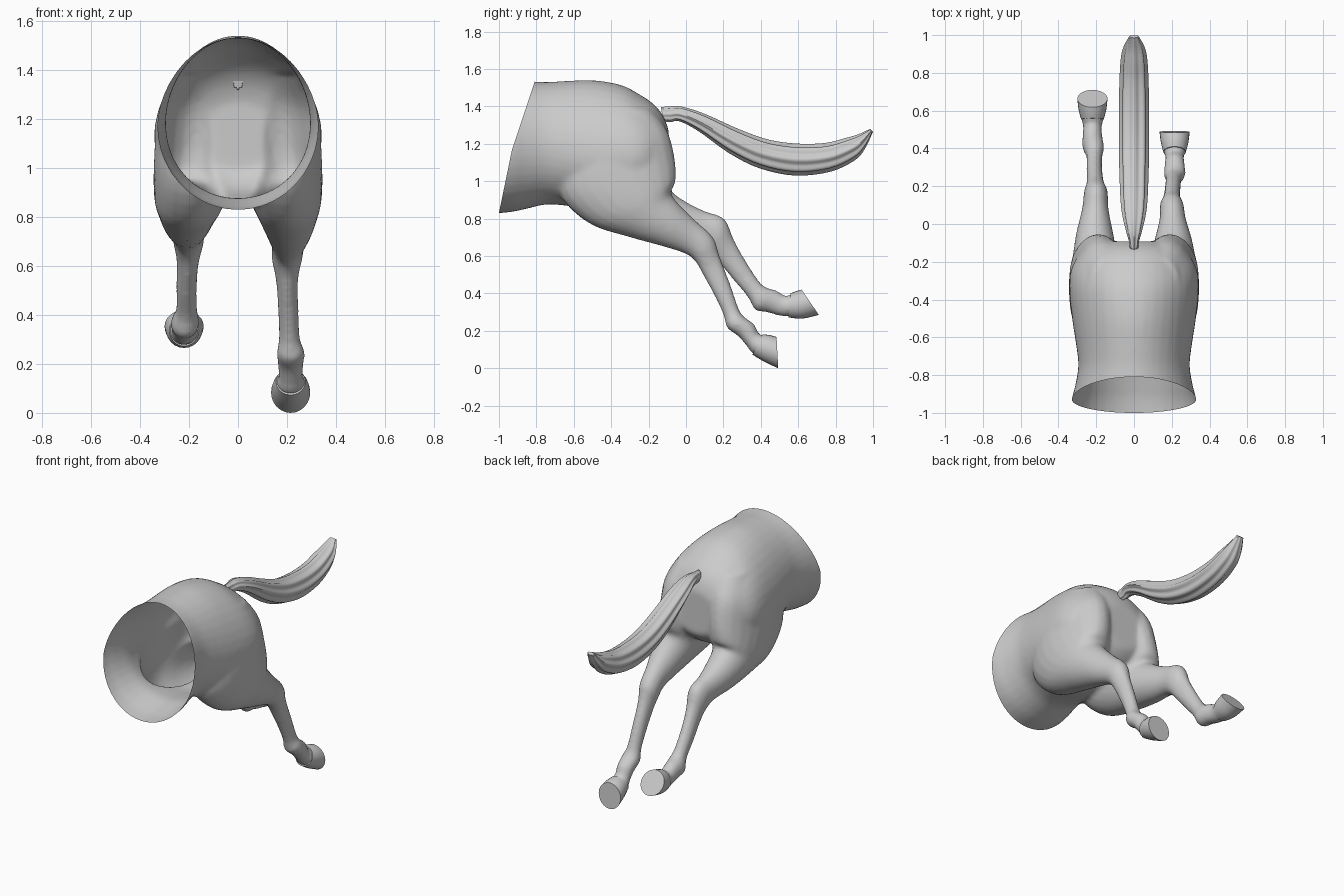
import bpy, bmesh, math
from mathutils import Vector

if "Cube" in bpy.data.objects:
    bpy.data.objects.remove(bpy.data.objects["Cube"], do_unlink=True)

# Single plain grey
GREY = (0.6, 0.6, 0.6, 1.0)
grey = bpy.data.materials.new("plain grey")
grey.use_nodes = True
grey.diffuse_color = GREY
for node in grey.node_tree.nodes:
    if node.type == 'BSDF_PRINCIPLED':
        node.inputs["Base Color"].default_value = GREY


def smooth_rings(rings, steps):
    """Catmull-Rom interpolation of ring tuples."""
    out = []
    n = len(rings)
    for i in range(n - 1):
        p0, p1, p2, p3 = (rings[min(max(i + k, 0), n - 1)] for k in (-1, 0, 1, 2))
        for s in range(steps):
            t = s / steps
            out.append([0.5 * (2 * b + (c - a) * t + (2 * a - 5 * b + 4 * c - d) * t * t
                               + (3 * b - a - 3 * c + d) * t ** 3)
                        for a, b, c, d in zip(p0, p1, p2, p3)])
    out.append(list(rings[-1]))
    return out


def loft(bm, rings, steps=4, sides=24, groove=0.0, strands=8):
    """Closed tube; ring = (front y, front z, back y, back z, centre x, half width[, sag])."""
    loops = []
    for fy, fz, by, bz, cx, w, *sag in smooth_rings(rings, steps):
        mid = Vector((cx, (fy + by) / 2, (fz + bz) / 2))
        half = Vector((0, (by - fy) / 2, (bz - fz) / 2))
        drop = sag[0] if sag else 0.0
        loop = []
        for k in range(sides):
            a = 2 * math.pi * k / sides
            r = 1 - groove * (0.5 - 0.5 * math.cos(strands * a))
            along = math.cos(a) * r - drop * math.sin(a) ** 2
            loop.append(bm.verts.new(mid + half * along + Vector((w * math.sin(a) * r, 0, 0))))
        loops.append(loop)
    for la, lb in zip(loops, loops[1:]):
        for k in range(sides):
            j = (k + 1) % sides
            bm.faces.new((la[k], la[j], lb[j], lb[k]))
    bm.faces.new(loops[0])
    bm.faces.new(loops[-1])
    bmesh.ops.recalc_face_normals(bm, faces=bm.faces[:])


def make_object(name, bm):
    mesh = bpy.data.meshes.new(name)
    bm.to_mesh(mesh)
    bm.free()
    ob = bpy.data.objects.new(name, mesh)
    bpy.context.collection.objects.link(ob)
    mesh.materials.append(grey)
    return ob


def shade(ob, degrees):
    bpy.ops.object.select_all(action='DESELECT')
    ob.select_set(True)
    bpy.context.view_layer.objects.active = ob
    bpy.ops.object.shade_smooth_by_angle(angle=math.radians(degrees))


# Torso stations: y, top z, bottom z, half width, sag of the widest line
TORSO = [(-1.14, 1.535, .82, .34, 0), (-.95, 1.535, .833, .333, 0), (-.85, 1.535, .853, .31, .02),
         (-.75, 1.53, .875, .295, .06), (-.65, 1.535, .87, .305, .12), (-.5, 1.54, .85, .328, .18),
         (-.35, 1.515, .86, .342, .18), (-.25, 1.465, .88, .335, .15), (-.17, 1.41, .91, .295, .1),
         (-.12, 1.345, .95, .23, .05), (-.092, 1.27, .99, .16, 0)]

# Thigh rings shared by both legs, from the croup down
THIGH = [(-.50, 1.40, -.18, 1.38, .14, .10), (-.66, 1.15, -.095, 1.26, .16, .165),
         (-.68, .94, -.058, 1.11, .178, .165), (-.52, .775, -.055, 1.00, .196, .147)]
LEFT_LEG = THIGH + [
    (-.30, .70, -.08, .94, .205, .122), (-.12, .65, -.04, .88, .208, .098),
    (.00, .61, .05, .79, .205, .07), (.05, .57, .145, .70, .20, .063),
    (.09, .50, .18, .60, .20, .046), (.15, .39, .235, .455, .205, .042),
    (.20, .285, .28, .325, .21, .043), (.22, .215, .305, .28, .215, .058),
    (.28, .17, .365, .235, .215, .053), (.33, .11, .39, .18, .215, .05),
    (.355, .078, .413, .178, .215, .06), (.39, .07, .43, .165, .215, .06)]
RIGHT_LEG = THIGH + [
    (-.30, .715, -.08, .95, .205, .122), (-.10, .68, .00, .89, .208, .098),
    (.06, .66, .10, .84, .205, .07), (.13, .62, .205, .80, .202, .063),
    (.18, .56, .255, .69, .205, .046), (.25, .475, .325, .565, .21, .042),
    (.33, .38, .395, .46, .21, .043), (.37, .31, .435, .43, .215, .058),
    (.43, .30, .485, .415, .22, .053), (.50, .28, .535, .385, .22, .05),
    (.55, .276, .562, .397, .22, .06), (.59, .285, .59, .395, .22, .06)]

# Hooves: coronet, wall and sole
LEFT_HOOF = [(.355, .073, .41, .181, .215, .06), (.42, .034, .447, .177, .215, .073),
             (.493, 0, .484, .167, .215, .08)]
RIGHT_HOOF = [(.548, .272, .56, .401, .22, .06), (.62, .265, .587, .411, .22, .073),
              (.71, .285, .618, .42, .22, .08)]


def on_right(rings):
    return [r[:4] + (-r[4], r[5]) for r in rings]


# Body and legs fused into one skin
bm = bmesh.new()
loft(bm, [(y, bot, y, top, 0, w, sag) for y, top, bot, w, sag in TORSO], sides=40)
loft(bm, LEFT_LEG)
loft(bm, on_right(RIGHT_LEG))
body = make_object("body_and_legs", bm)
remesh = body.modifiers.new("fuse", 'REMESH')
remesh.mode = 'VOXEL'
remesh.voxel_size = 0.013
soften = body.modifiers.new("soften", 'SMOOTH')
soften.factor = 0.5
soften.iterations = 8
fused = bpy.data.meshes.new_from_object(body.evaluated_get(bpy.context.evaluated_depsgraph_get()))
body.modifiers.clear()

# Cut the front open with two slanted planes, leaving a hollow shell
bm = bmesh.new()
bm.from_mesh(fused)
for point, normal in (((0, -.93, 1.17), (0, -.33, .11)), ((0, -.93, 1.17), (0, -.34, .07))):
    bmesh.ops.bisect_plane(bm, geom=bm.verts[:] + bm.edges[:] + bm.faces[:],
                           plane_co=point, plane_no=Vector(normal).normalized(),
                           clear_outer=True)
bm.to_mesh(body.data)
bm.free()
bpy.data.meshes.remove(fused)
shade(body, 60)

# Hooves
for name, rings in (("left_hoof", LEFT_HOOF), ("right_hoof", on_right(RIGHT_HOOF))):
    bm = bmesh.new()
    loft(bm, rings)
    shade(make_object(name, bm), 40)

# Tail with grooved strands: lower and upper outline points
TAIL = [(-.12, 1.32, -.135, 1.395, 0, .022), (-.085, 1.315, -.09, 1.40, 0, .028),
        (-.035, 1.32, -.02, 1.398, 0, .045), (.07, 1.265, .10, 1.36, 0, .068),
        (.23, 1.15, .29, 1.275, 0, .077), (.39, 1.07, .45, 1.22, 0, .08),
        (.58, 1.03, .61, 1.20, 0, .08), (.77, 1.05, .75, 1.205, 0, .077),
        (.90, 1.11, .85, 1.23, 0, .07), (.955, 1.17, .92, 1.25, 0, .056),
        (1.0, 1.265, .985, 1.28, 0, .026)]
bm = bmesh.new()
loft(bm, TAIL, steps=4, sides=48, groove=0.16, strands=8)
shade(make_object("tail", bm), 50)
